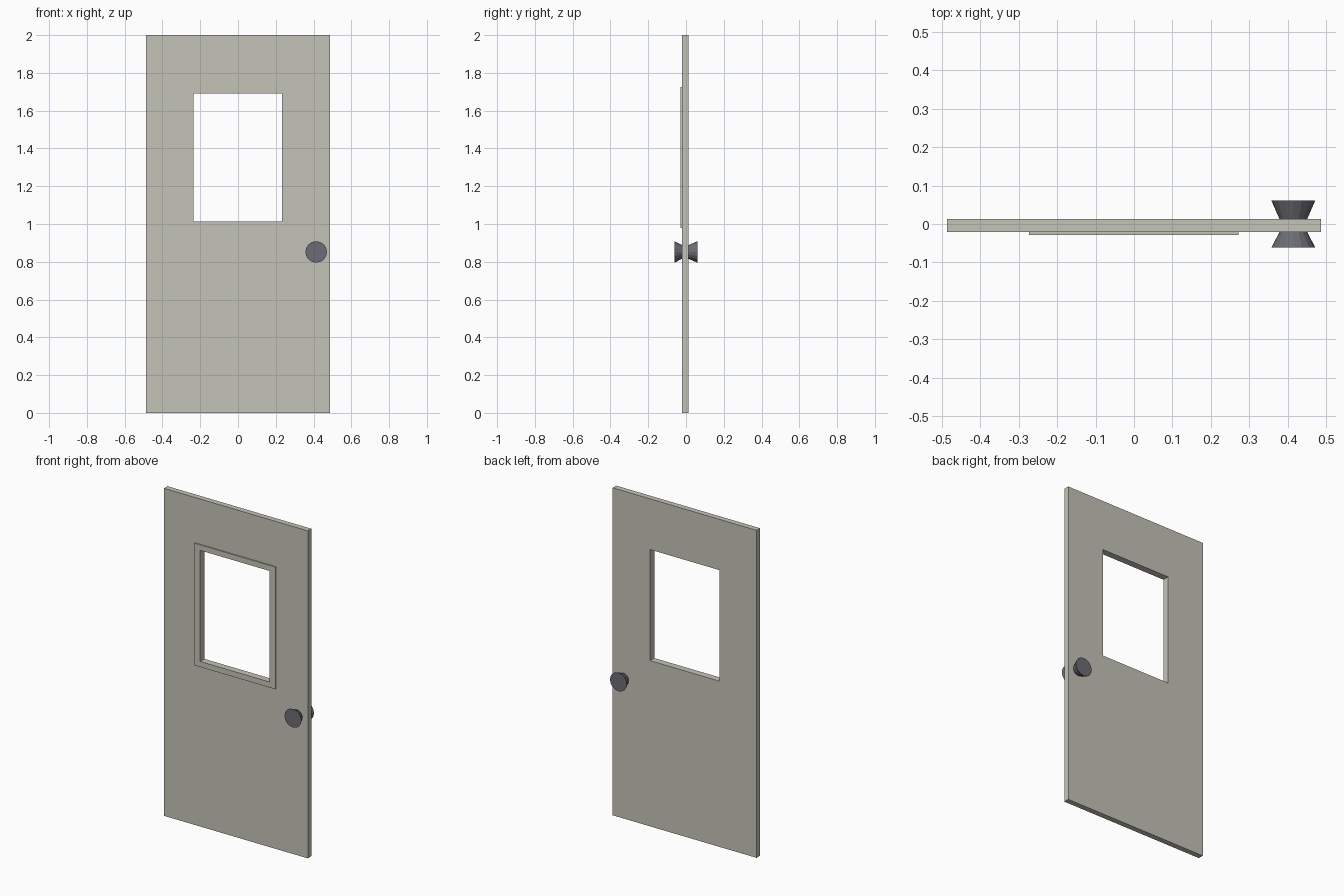
import bpy, bmesh
from math import pi
from mathutils import Matrix

if "Cube" in bpy.data.objects:
    bpy.data.objects.remove(bpy.data.objects["Cube"])


def material(name, rgb):
    m = bpy.data.materials.new(name)
    m.diffuse_color = (*rgb, 1)
    m.use_nodes = True
    m.node_tree.nodes["Principled BSDF"].inputs["Base Color"].default_value = m.diffuse_color
    return m


paint = material("warm grey paint", (0.56, 0.55, 0.48))
metal = material("dark metal", (0.15, 0.15, 0.175))


def finish(name, bm, mat):
    bmesh.ops.recalc_face_normals(bm, faces=bm.faces)
    me = bpy.data.meshes.new(name)
    bm.to_mesh(me)
    bm.free()
    me.materials.append(mat)
    ob = bpy.data.objects.new(name, me)
    bpy.context.collection.objects.link(ob)
    return ob


def ring(name, outer, inner, y0, y1, mat):
    """Rectangular slab with a rectangular hole; rects are (x0, x1, z0, z1)."""
    bm = bmesh.new()

    def loop(r, y):
        x0, x1, z0, z1 = r
        return [bm.verts.new((x, y, z)) for x, z in
                ((x0, z0), (x1, z0), (x1, z1), (x0, z1))]

    loops = [loop(outer, y0), loop(inner, y0), loop(inner, y1), loop(outer, y1)]
    for k in range(4):
        a, b = loops[k], loops[(k + 1) % 4]
        for i in range(4):
            j = (i + 1) % 4
            bm.faces.new((a[i], a[j], b[j], b[i]))
    return finish(name, bm, mat)


# Door slab with window opening, and raised trim on the front only
window = (-0.236, 0.234, 1.012, 1.69)
ring("door_panel", (-0.486, 0.486, 0, 2), window, -0.021, 0.013, paint)
ring("window_trim", (-0.273, 0.272, 0.978, 1.724), window, -0.028, -0.021, paint)

# Flared knobs, one on each side of the door
for name, y_base, y_tip in (("front_knob", -0.021, -0.061),
                            ("back_knob", 0.013, 0.061)):
    s = 1 if y_tip > y_base else -1
    bm = bmesh.new()
    bmesh.ops.create_cone(
        bm, cap_ends=True, segments=16, radius1=0.036, radius2=0.057,
        depth=abs(y_tip - y_base),
        matrix=Matrix.Translation((0.414, (y_base + y_tip) / 2, 0.852))
        @ Matrix.Rotation(-s * pi / 2, 4, 'X'))
    finish(name, bm, metal)
